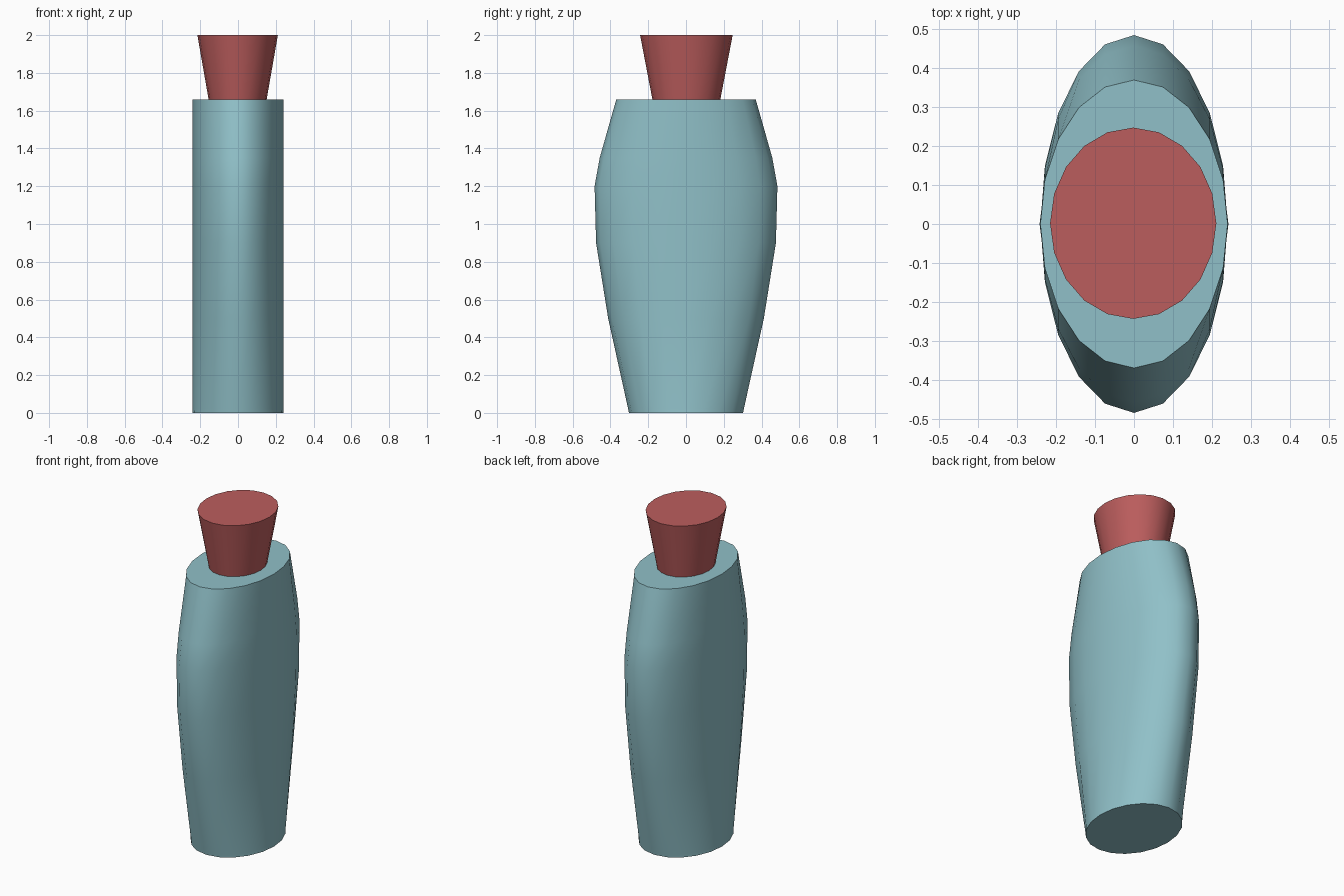
import bpy, bmesh
from math import sin, cos, pi, radians

if "Cube" in bpy.data.objects:
    bpy.data.objects.remove(bpy.data.objects["Cube"])

SIDES = 20


def loft(name, rings, color, centre=(0, 0)):
    """Solid of stacked ellipses; each ring is (z, x radius, y radius)."""
    bm = bmesh.new()
    loops = []
    for z, rx, ry in rings:
        loops.append([bm.verts.new((centre[0] + rx * cos(2 * pi * i / SIDES),
                                    centre[1] + ry * sin(2 * pi * i / SIDES), z))
                      for i in range(SIDES)])
    for a, b in zip(loops, loops[1:]):
        for i in range(SIDES):
            j = (i + 1) % SIDES
            bm.faces.new((a[i], a[j], b[j], b[i]))
    bm.faces.new(loops[0][::-1])
    bm.faces.new(loops[-1])
    mesh = bpy.data.meshes.new(name)
    bm.to_mesh(mesh)
    bm.free()
    obj = bpy.data.objects.new(name, mesh)
    bpy.context.collection.objects.link(obj)
    mat = bpy.data.materials.new(name + "_color")
    mat.diffuse_color = color
    mat.use_nodes = True
    mat.node_tree.nodes["Principled BSDF"].inputs["Base Color"].default_value = mat.diffuse_color
    mesh.materials.append(mat)
    # smooth sides, crisp caps
    bpy.ops.object.select_all(action='DESELECT')
    obj.select_set(True)
    bpy.context.view_layer.objects.active = obj
    bpy.ops.object.shade_smooth_by_angle(angle=radians(45))
    return obj


# Flask body: constant thickness, bulging width
loft("bottle_body", [
    (0.0, 0.242, 0.302), (0.02, 0.24, 0.306), (0.5, 0.24, 0.412),
    (0.9, 0.24, 0.476), (1.2, 0.24, 0.484), (1.35, 0.24, 0.457),
    (1.66, 0.24, 0.369)], (0.28, 0.53, 0.58, 1))

# Tapered stopper, widening upwards
loft("stopper", [(1.65, 0.152, 0.178), (2.0, 0.213, 0.245)],
     (0.50, 0.11, 0.11, 1), centre=(-0.002, 0.002))
